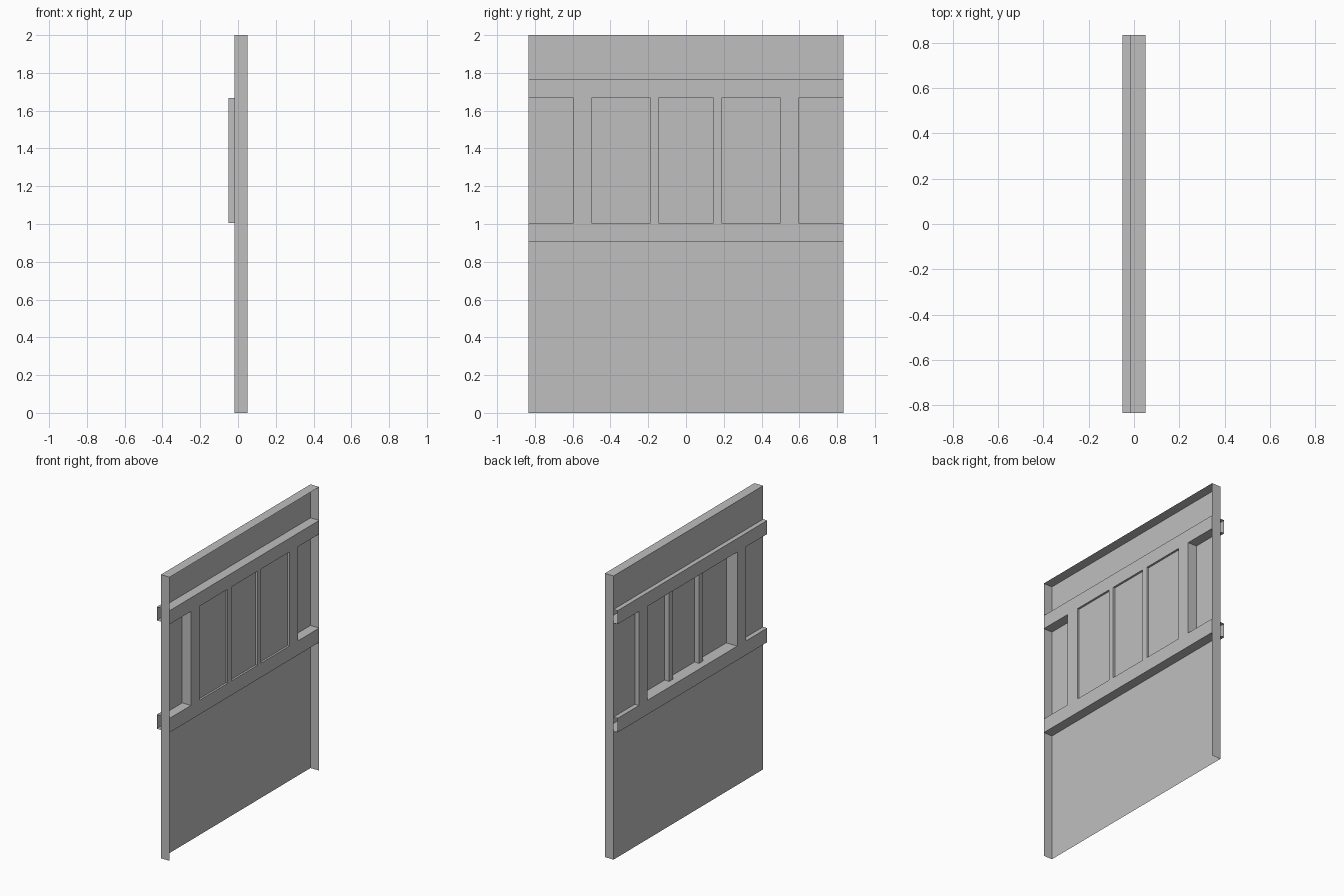
import bpy

cube = bpy.data.objects.get("Cube")
if cube:
    bpy.data.objects.remove(cube, do_unlink=True)

grey = bpy.data.materials.new("plain_grey")
grey.use_nodes = True
grey.diffuse_color = (0.52, 0.52, 0.52, 1)
grey.node_tree.nodes["Principled BSDF"].inputs["Base Color"].default_value = (0.52, 0.52, 0.52, 1)

# Depths along x
BACK, PANEL, POST, PANE, FRONT = -0.05, -0.018, 0.0, 0.036, 0.05
# Widths along y
EDGE, STILE_OUT, STILE_IN, POST_OUT, POST_IN = 0.833, 0.596, 0.5, 0.187, 0.146
# Heights along z
TOP, UP_TOP, UP_LOW, LOW_TOP, LOW_LOW = 2.0, 1.764, 1.668, 1.005, 0.905
OPENING = (LOW_TOP, UP_LOW)
FULL = (-EDGE, EDGE)


def sheets(name, parts):
    """Build thin sheets; each part is (x, y, z), with one of them a single value."""
    verts, faces = [], []
    for x, y, z, facing in parts:
        spans = [s if isinstance(s, tuple) else (s,) for s in (x, y, z)]
        flat = [len(s) for s in spans].index(1)
        u, v = (flat + 1) % 3, (flat + 2) % 3
        base = len(verts)
        for i, j in ((0, 0), (1, 0), (1, 1), (0, 1)):
            p = [0, 0, 0]
            p[flat], p[u], p[v] = spans[flat][0], spans[u][i], spans[v][j]
            verts.append(p)
        loop = [base + k for k in range(4)]
        faces.append(loop if facing > 0 else loop[::-1])
    mesh = bpy.data.meshes.new(name)
    mesh.from_pydata(verts, [], faces)
    mesh.materials.append(grey)
    obj = bpy.data.objects.new(name, mesh)
    bpy.context.collection.objects.link(obj)


def span(side, a, b):
    return tuple(sorted((side * a, side * b)))


# Recessed sheets above and below the window band
sheets("upper_panel", [(PANEL, FULL, (UP_TOP, TOP), 1)])
sheets("lower_panel", [(PANEL, FULL, (0, LOW_LOW), 1)])

# Folded lips along the top and both ends; the bottom stays open
sheets("top_lip", [((PANEL, FRONT), FULL, TOP, 1)])
for side, label in ((1, "rear"), (-1, "near")):
    sheets(label + "_end_lip", [((PANEL, FRONT), side * EDGE, (0, TOP), side)])

# Hollow rails, open at their ends
for label, low, high in (("upper", UP_LOW, UP_TOP), ("lower", LOW_LOW, LOW_TOP)):
    sheets(label + "_rail", [
        (FRONT, FULL, (low, high), 1),
        (BACK, FULL, (low, high), -1),
        ((BACK, FRONT), FULL, high, 1),
        ((BACK, FRONT), FULL, low, -1),
    ])

# Stiles, mullions and recessed side panels, mirrored about the middle
for side, label in ((1, "rear"), (-1, "near")):
    stile = span(side, STILE_IN, STILE_OUT)
    sheets(label + "_stile", [
        (FRONT, stile, OPENING, 1),
        (BACK, stile, OPENING, -1),
        ((BACK, FRONT), side * STILE_OUT, OPENING, side),
        ((BACK, FRONT), side * STILE_IN, OPENING, -side),
    ])
    post = span(side, POST_IN, POST_OUT)
    sheets(label + "_mullion", [
        (FRONT, post, OPENING, 1),
        (POST, post, OPENING, -1),
        ((POST, FRONT), side * POST_OUT, OPENING, side),
        ((POST, FRONT), side * POST_IN, OPENING, -side),
    ])
    sheets(label + "_side_panel", [(PANEL, span(side, STILE_OUT, EDGE), OPENING, 1)])
    sheets(label + "_window_pane", [(PANE, span(side, POST_OUT, STILE_IN), OPENING, 1)])

sheets("middle_window_pane", [(PANE, (-POST_IN, POST_IN), OPENING, 1)])
